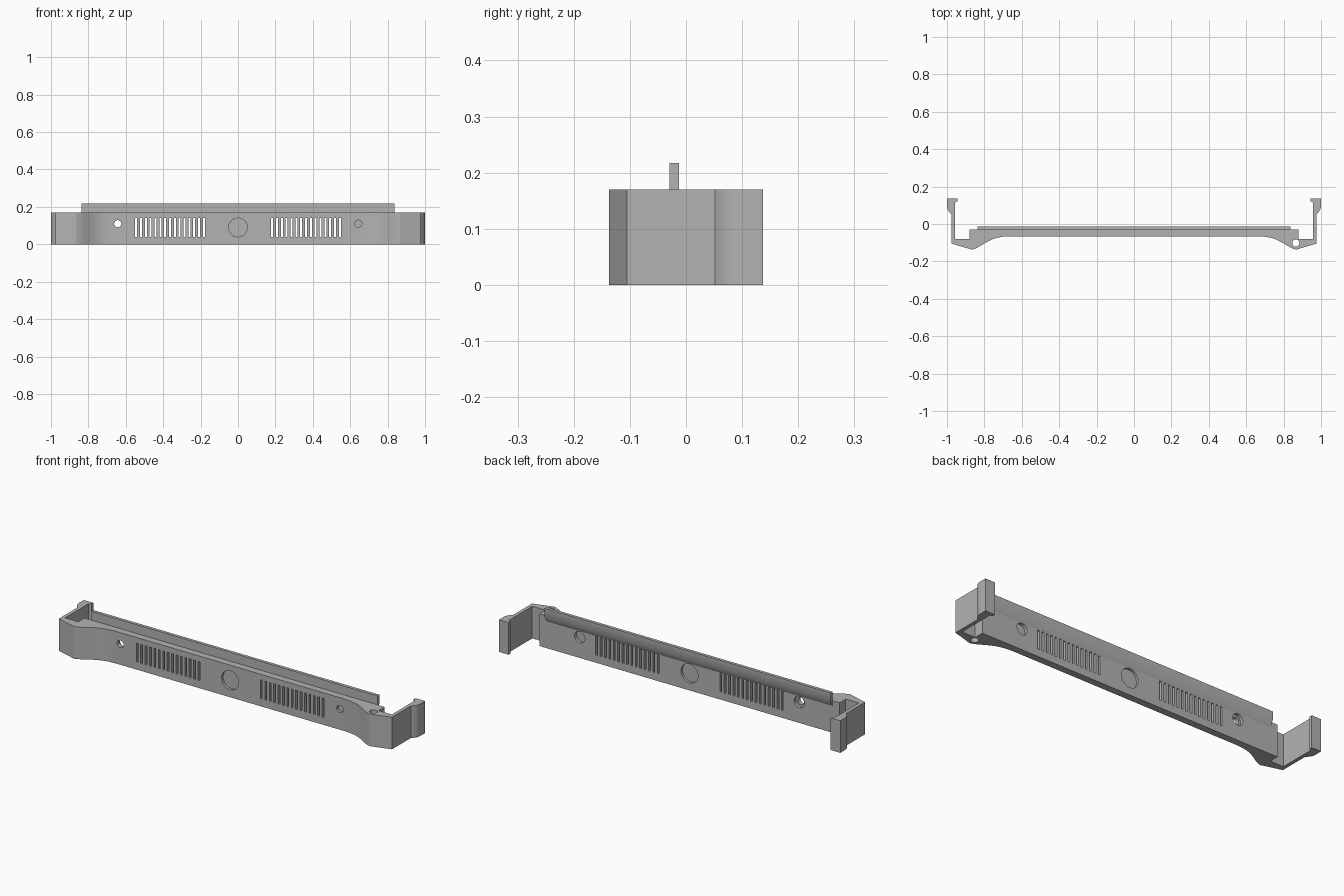
import bpy, bmesh, math
from mathutils import Vector, Matrix
from mathutils.geometry import interpolate_bezier

cube = bpy.data.objects.get("Cube")
if cube:
    bpy.data.objects.remove(cube, do_unlink=True)

HEIGHT = 0.17
FRONT, BACK = -0.066, -0.029

grey = bpy.data.materials.new("mid_grey")
grey.use_nodes = True
COLOUR = (0.45, 0.45, 0.45, 1)
grey.diffuse_color = COLOUR
grey.node_tree.nodes["Principled BSDF"].inputs["Base Color"].default_value = COLOUR


def make_object(name, bm):
    bmesh.ops.recalc_face_normals(bm, faces=bm.faces)
    mesh = bpy.data.meshes.new(name)
    bm.to_mesh(mesh)
    bm.free()
    mesh.materials.append(grey)
    obj = bpy.data.objects.new(name, mesh)
    bpy.context.collection.objects.link(obj)
    return obj


def extrude_profile(name, points, offset):
    bm = bmesh.new()
    face = bm.faces.new([bm.verts.new(p) for p in points])
    out = bmesh.ops.extrude_face_region(bm, geom=[face], use_keep_orig=True)
    moved = [v for v in out["geom"] if isinstance(v, bmesh.types.BMVert)]
    bmesh.ops.translate(bm, verts=moved, vec=offset)
    return make_object(name, bm)


def add_box(bm, centre, size):
    mat = Matrix.Translation(centre) @ Matrix.Diagonal((*size, 1))
    bmesh.ops.create_cube(bm, size=1, matrix=mat)


def add_bore(bm, x, z, radius, y0, y1):
    mat = Matrix.Translation((x, (y0 + y1) / 2, z)) @ Matrix.Rotation(math.pi / 2, 4, "X")
    bmesh.ops.create_cone(bm, cap_ends=True, segments=40, radius1=radius,
                          radius2=radius, depth=y1 - y0, matrix=mat)


def bezier(a, b, c, d, count):
    pts = interpolate_bezier(*[Vector((*p, 0)) for p in (a, b, c, d)], count)
    return [(p.x, p.y) for p in pts]


# Bracket outline for the +x half, from the back of the wall round to the front
half = [(0.88, BACK), (0.88, -0.08), (0.957, -0.08), (0.957, 0.115),
        (0.944, 0.122), (0.944, 0.137), (1.0, 0.137)]
half += bezier((1.0, 0.098), (1.0, 0.08), (0.99, 0.064), (0.976, 0.052), 8)
half += [(0.976, -0.105)]
half += bezier((0.866, -0.137), (0.80, -0.118), (0.78, FRONT), (0.66, FRONT), 18)
outline = half + [(-x, y) for x, y in reversed(half)]
bracket = extrude_profile("bracket_body", [(x, y, 0) for x, y in outline], (0, 0, HEIGHT))

# Through cuts: vent slots, one screw hole and the vertical pin hole
through = bmesh.new()
for side in (-1, 1):
    for i in range(15):
        add_box(through, (side * (0.183 + i * 0.0258), -0.05, 0.09), (0.0105, 0.1, 0.1))
add_bore(through, -0.643, 0.11, 0.019, -0.1, 0.02)
bmesh.ops.create_cone(through, cap_ends=True, segments=32, radius1=0.019, radius2=0.019,
                      depth=0.5, matrix=Matrix.Translation((0.865, -0.102, 0.1)))

# Blind recesses: front and back of the round button, and the screw seats
recess = bmesh.new()
add_bore(recess, 0, 0.09, 0.05, -0.1, FRONT + 0.013)
add_bore(recess, 0, 0.09, 0.05, BACK - 0.013, 0.02)
add_bore(recess, 0.643, 0.11, 0.019, -0.1, FRONT + 0.014)
for side in (-1, 1):
    add_bore(recess, side * 0.643, 0.11, 0.03, BACK - 0.016, 0.02)

cutters = [make_object("through_cutter", through), make_object("recess_cutter", recess)]
for cutter in cutters:
    cutter.hide_render = True
    mod = bracket.modifiers.new("cut", "BOOLEAN")
    mod.operation = "DIFFERENCE"
    mod.solver = "EXACT"
    mod.object = cutter

# Bake the cuts and drop the cutters
graph = bpy.context.evaluated_depsgraph_get()
baked = bpy.data.meshes.new_from_object(bracket.evaluated_get(graph))
bracket.modifiers.clear()
bracket.data = baked
for cutter in cutters:
    bpy.data.objects.remove(cutter, do_unlink=True)

# Raised rail behind the wall, with a sloping underside
rail_profile = [(BACK, 0.217), (-0.0125, 0.217), (-0.0125, 0.172), (BACK, 0.142)]
rail = extrude_profile("top_rail", [(-0.838, y, z) for y, z in rail_profile], (1.676, 0, 0))

for obj in (bracket, rail):
    bpy.ops.object.select_all(action="DESELECT")
    obj.select_set(True)
    bpy.context.view_layer.objects.active = obj
    bpy.ops.object.shade_smooth_by_angle(angle=math.radians(30))
